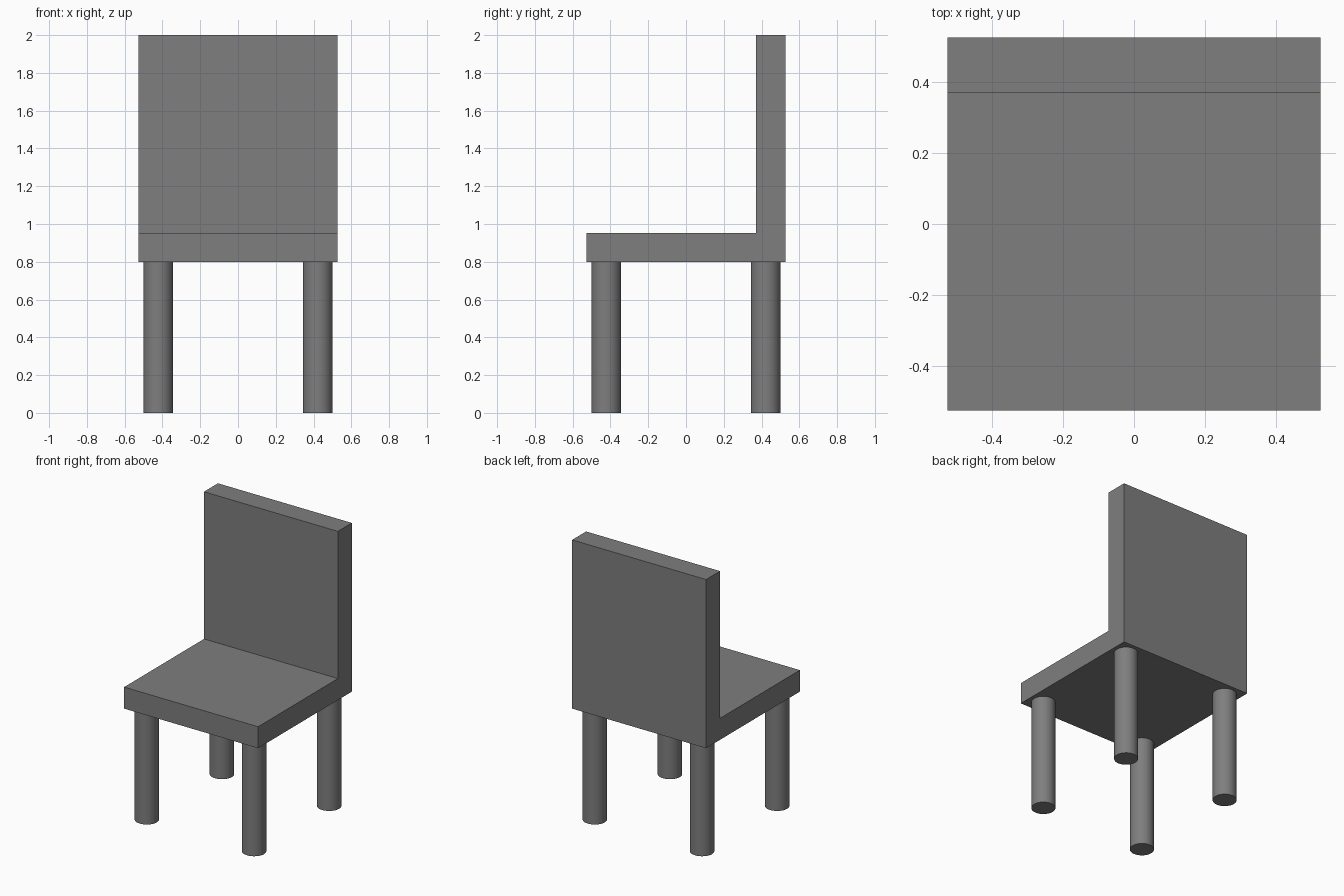
import bpy
import math

if "Cube" in bpy.data.objects:
    bpy.data.objects.remove(bpy.data.objects["Cube"])

HALF = 0.527         # half width and depth of the seat
SEAT_Z = 0.8         # underside of the seat
SEAT_TOP = 0.953
BACK_Y = 0.37        # front face of the backrest
LEG_POS, LEG_R = 0.422, 0.079

dark = bpy.data.materials.new("dark_grey")
dark.diffuse_color = (0.21, 0.21, 0.21, 1)
dark.use_nodes = True
dark.node_tree.nodes["Principled BSDF"].inputs["Base Color"].default_value = dark.diffuse_color


def box(name, lo, hi):
    centre = [(a + b) / 2 for a, b in zip(lo, hi)]
    bpy.ops.mesh.primitive_cube_add(size=1, location=centre)
    ob = bpy.context.object
    ob.name = name
    ob.scale = [b - a for a, b in zip(lo, hi)]
    bpy.ops.object.transform_apply(location=False, rotation=False, scale=True)
    ob.data.materials.append(dark)


# Seat slab and the upright panel standing on its rear edge
box("seat", (-HALF, -HALF, SEAT_Z), (HALF, HALF, SEAT_TOP))
box("backrest", (-HALF, BACK_Y, SEAT_TOP), (HALF, HALF, 2.0))

# Four round legs
for y_name, sy in (("front", -1), ("back", 1)):
    for x_name, sx in (("left", -1), ("right", 1)):
        bpy.ops.mesh.primitive_cylinder_add(
            vertices=32, radius=LEG_R, depth=SEAT_Z,
            location=(sx * LEG_POS, sy * LEG_POS, SEAT_Z / 2))
        leg = bpy.context.object
        leg.name = f"{y_name}_{x_name}_leg"
        leg.data.materials.append(dark)
        bpy.ops.object.shade_smooth_by_angle(angle=math.radians(30))
